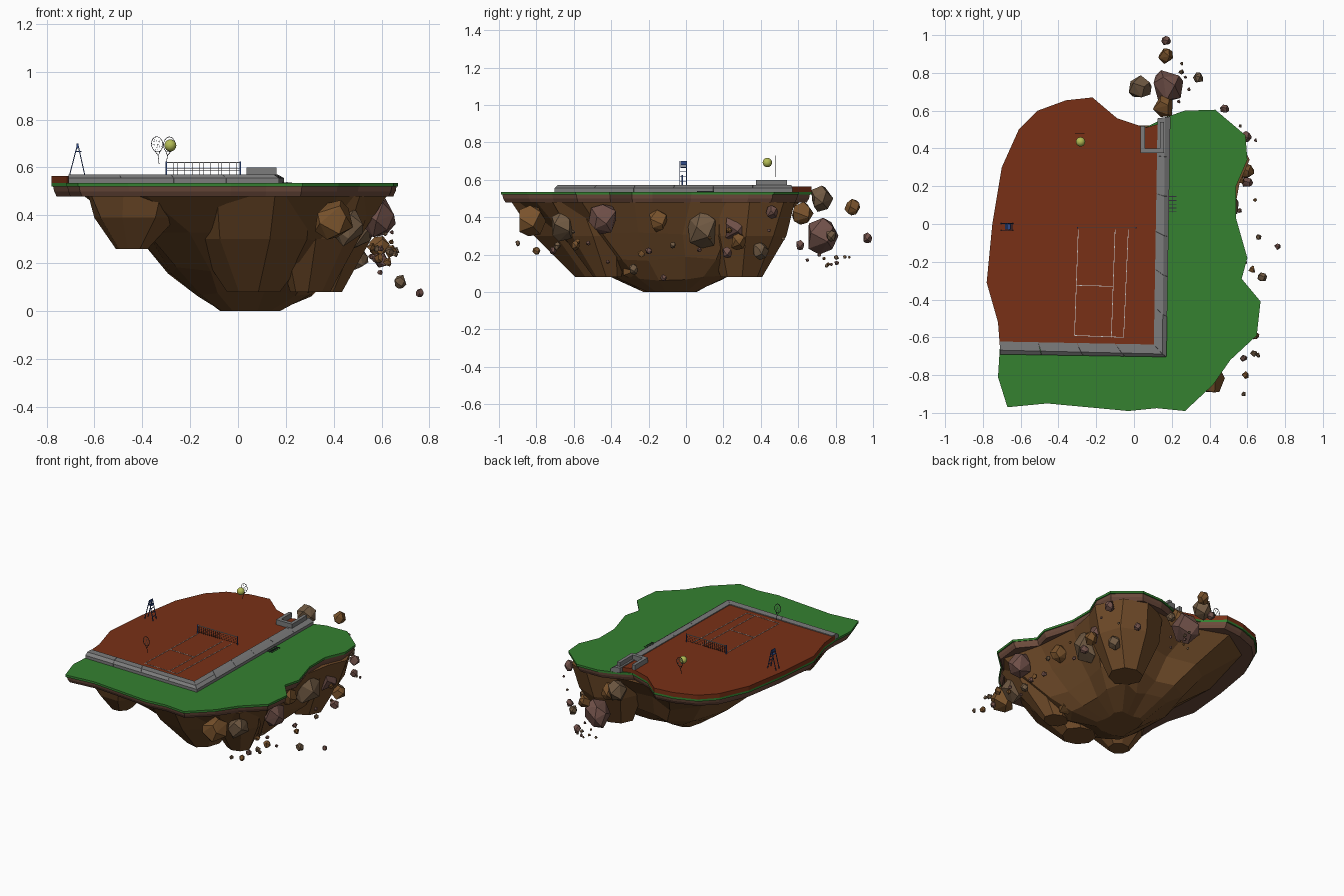
import bpy, bmesh, math, random
from mathutils import Vector

if "Cube" in bpy.data.objects:
    bpy.data.objects.remove(bpy.data.objects["Cube"])
random.seed(7)


def mat(name, c):
    m = bpy.data.materials.new(name)
    m.diffuse_color = (*c, 1)
    m.use_nodes = True
    m.node_tree.nodes["Principled BSDF"].inputs["Base Color"].default_value = m.diffuse_color
    return m


GREEN = mat("grass", (.035, .22, .03))
CLAY = mat("clay", (.19, .03, .008))
SOIL = mat("soil", (.15, .07, .045))
ROCK = mat("rock", (.16, .07, .022))
STONES = [mat("stone_a", (.16, .08, .065)), mat("stone_b", (.19, .085, .025)), mat("stone_c", (.16, .1, .055))]
GREY = mat("kerb_grey", (.2, .2, .2))
WHITE = mat("white", (.8, .8, .8))
BLUE = mat("blue", (.03, .07, .25))
DARK = mat("dark", (.03, .03, .04))
BALL = mat("ball", (.45, .5, .09))


def finish(name, bm, material):
    bmesh.ops.recalc_face_normals(bm, faces=bm.faces)
    me = bpy.data.meshes.new(name)
    bm.to_mesh(me)
    bm.free()
    ob = bpy.data.objects.new(name, me)
    bpy.context.collection.objects.link(ob)
    me.materials.append(material)
    return ob


def loft(name, rings, material):
    """Closed skin through equally sized rings of 3D points."""
    bm = bmesh.new()
    vs = [[bm.verts.new(p) for p in r] for r in rings]
    n = len(vs[0])
    for a, b in zip(vs, vs[1:]):
        for i in range(n):
            bm.faces.new((a[i], a[(i + 1) % n], b[(i + 1) % n], b[i]))
    bm.faces.new(vs[0])
    bm.faces.new(vs[-1])
    return finish(name, bm, material)


def prism(name, pts, z0, z1, material):
    return loft(name, [[(x, y, z) for x, y in pts] for z in (z0, z1)], material)


def box(name, lo, hi, material):
    return prism(name, [(lo[0], lo[1]), (hi[0], lo[1]), (hi[0], hi[1]), (lo[0], hi[1])], lo[2], hi[2], material)


def rods(name, segs, r, material):
    """Many thin square bars in one object."""
    bm = bmesh.new()
    for p, q in segs:
        p, q = Vector(p), Vector(q)
        d = (q - p).normalized()
        u = d.cross(Vector((0, 1, 0)) if abs(d.y) < .9 else Vector((1, 0, 0))).normalized() * r
        w = d.cross(u).normalized() * r
        a, b = [[bm.verts.new(c + o) for o in (u + w, u - w, -u - w, w - u)] for c in (p, q)]
        for i in range(4):
            bm.faces.new((a[i], a[i - 1], b[i - 1], b[i]))
        bm.faces.new(a)
        bm.faces.new(b)
    return finish(name, bm, material)


def rock(name, c, r, material, sc=(1, 1, 1), n=15):
    """Faceted boulder: hull of random points on an ellipsoid."""
    bm = bmesh.new()
    for i in range(n):
        z = 1 - 2 * (i + .5) / n
        a = i * 2.4 + random.uniform(-.4, .4)
        s = math.sqrt(1 - z * z)
        d = Vector((s * math.cos(a), s * math.sin(a), z)) * r * random.uniform(.95, 1.15)
        bm.verts.new((c[0] + d.x * sc[0], c[1] + d.y * sc[1], c[2] + d.z * sc[2]))
    bmesh.ops.convex_hull(bm, input=bm.verts[:])
    loose = [v for v in bm.verts if not v.link_faces]
    bmesh.ops.delete(bm, geom=loose, context='VERTS')
    return finish(name, bm, material)


# Island plan
lawn = [(-.72, -.81), (-.67, -.97), (-.46, -.95), (-.03, -.99), (.12, -.975), (.27, -.99), (.42, -.85),
        (.51, -.72), (.65, -.59), (.67, -.41), (.57, -.29), (.6, -.18), (.54, .03), (.54, .2), (.6, .34),
        (.59, .47), (.43, .605), (.27, .6), (.18, .57)]
back = [(.06, .51), (-.09, .56), (-.22, .67), (-.36, .655), (-.51, .6), (-.61, .5), (-.7, .3),
        (-.75, 0), (-.78, -.31), (-.72, -.52), (-.71, -.65)]
plan = lawn + back


def inset(k):
    return [(-.05 + (x + .05) * k, -.15 + (y + .15) * k) for x, y in plan]


prism("grass_layer", plan, .52, .535, GREEN)
loft("soil_layer", [[(x, y, z) for x, y in inset(k)] for k, z in ((.97, .478), (.985, .5), (.99, .52))], SOIL)
prism("clay_court", back + [(.12, -.65), (.13, .53)], .535, .565, CLAY)

# Rocky underside: plan squeezed into shrinking extents (z, x range, y range)
levels = [(.48, -.67, .64, -.93, .62), (.31, -.42, .52, -.74, .43), (.17, -.29, .44, -.56, .34),
          (.08, -.19, .33, -.4, .24), (0, -.08, .18, -.23, .06)]
rings = []
for z, x0, x1, y0, y1 in levels:
    j = .02 if 0 < z < .48 else 0
    rings.append([(x0 + (x + .78) / 1.45 * (x1 - x0) + random.uniform(-j, j),
                   y0 + (y + .99) / 1.66 * (y1 - y0) + random.uniform(-j, j),
                   z + random.uniform(-j, j)) for x, y in plan[::2]])
loft("rock_underside", rings, ROCK)

# Hanging lobes: top x, y, radius; bottom x, y, radius, z
lobes = [(.37, .34, .24, .32, .3, .11, .08), (.08, -.62, .3, .06, -.48, .11, .08),
         (-.42, -.7, .2, -.44, -.68, .07, .26), (.38, -.55, .2, .3, -.42, .08, .08)]
for i, (cx, cy, r, bx, by, br, bz) in enumerate(lobes):
    t = (.48 + bz) / 2
    secs = [(cx, cy, r, .48), ((cx + bx) / 2, (cy + by) / 2, (.8 * r + .2 * br), t + .02), (bx, by, br, bz)]
    loft(f"rock_lobe_{i}", [[(x + rr * math.cos((a + .3 * i) * math.tau / 8) * random.uniform(.92, 1.08),
                              y + rr * math.sin((a + .3 * i) * math.tau / 8) * random.uniform(.92, 1.08), z)
                             for a in range(8)] for x, y, rr, z in secs], ROCK)

# Boulders
big = [(.17, .97, .29, .028), (.17, .89, .45, .042), (.03, .72, .5, .065), (.18, .73, .3, .09), (.16, .62, .42, .06),
       (.34, .775, .3, .03), (.48, .61, .25, .025), (.4, -.83, .38, .085), (.46, -.66, .35, .07), (.59, -.44, .39, .08),
       (.5, -.15, .38, .055), (.46, .09, .33, .1), (.5, .28, .35, .08), (.59, .28, .27, .045), (.5, .4, .22, .045),
       (.59, .46, .43, .035), (.31, -.3, .13, .055), (.68, -.28, .12, .027), (.76, -.12, .075, .018), (.64, -.59, .25, .025),
       (.66, -.07, .25, .016), (.58, -.71, .22, .02), (.59, -.8, .22, .02), (.58, -.9, .26, .014), (.6, .22, .21, .03)]
for i, (x, y, z, r) in enumerate(big):
    rock(f"boulder_{i}", (x, y, z), r, STONES[i % 3], (.95, .95, 1.08), 13)
for i in range(14):
    rock(f"side_pebble_{i}", (random.uniform(.54, .66), random.uniform(-.7, .55), random.uniform(.14, .34)),
         random.uniform(.009, .02), STONES[i % 3], n=9)
for i in range(10):
    rock(f"back_pebble_{i}", (random.uniform(.17, .3), random.uniform(.62, .9), random.uniform(.13, .2)),
         random.uniform(.007, .014), STONES[i % 3], n=9)

# Stone kerb: inner / crest / outer lines, cut into blocks
inner = [(-.71, -.622), (.105, -.638), (.125, .56)]
crest = [(-.71, -.668), (.15, -.688), (.165, .565)]
outer = [(-.71, -.69), (.172, -.704), (.193, .57)]


def along(line, k, t):
    return [line[k][i] + (line[k + 1][i] - line[k][i]) * t for i in (0, 1)]


for k, n in ((0, 4), (1, 6)):
    for b in range(n):
        secs = []
        for t in ((b + .003) / n, (b + .997) / n):
            i, c, o = (along(l, k, t) for l in (inner, crest, outer))
            secs.append([(*i, .535), (*i, .571), (*c, .571), (*o, .555), (*o, .535)])
        loft(f"kerb_{k}_{b}", secs, GREY)

# U-shaped stone seat at the back
box("seat_front", (.035, .375, .565), (.16, .4, .6), GREY)
box("seat_left", (.035, .4, .565), (.058, .52, .6), GREY)
box("seat_right", (.137, .4, .565), (.16, .54, .6), GREY)

# Slatted step on the lawn
rods("lawn_step", [((.185, .065 + .02 * i, .538), (.225, .065 + .02 * i, .538)) for i in range(5)] +
     [((.205, .06, .537), (.205, .15, .537))], .002, DARK)

# Court lines
L = .5655
rods("court_lines", [((-.295, -.03, L), (-.315, -.59, L)), ((-.1, -.03, L), (-.12, -.6, L)), ((-.03, -.03, L), (-.055, -.6, L)),
                     ((-.315, -.59, L), (-.055, -.6, L)), ((-.305, -.325, L), (-.11, -.33, L))], .0015, WHITE)

# Net
nx0, nx1, ny = -.3, .01, -.02
rods("net_mesh", [((nx0, ny, .575 + .011 * i), (nx1, ny, .575 + .011 * i)) for i in range(5)] +
     [((nx0 + (nx1 - nx0) * i / 20, ny, .57), (nx0 + (nx1 - nx0) * i / 20, ny, .62)) for i in range(21)], .0006, DARK)
rods("net_tape", [((nx0, ny, .621), (nx1, ny, .621))], .002, WHITE)
rods("net_posts", [((x, ny, .56), (x, ny, .625)) for x in (nx0, nx1)], .003, BLUE)

# Umpire high chair
legs = []
for y in (-.033, .003):
    legs += [((-.705, y, .565), (-.67, y, .7)), ((-.64, y, .565), (-.67, y, .7))]
legs += [((-.64 - .03 * t, -.033, .565 + .135 * t), (-.64 - .03 * t, .003, .565 + .135 * t)) for t in (.2, .4, .6, .8)]
rods("high_chair_frame", legs, .002, BLUE)
box("high_chair_seat", (-.682, -.03, .664), (-.655, 0, .668), BLUE)
box("high_chair_back", (-.675, -.03, .68), (-.67, 0, .7), BLUE)

# Floating rackets
for n, (x, y, tilt) in enumerate([(-.33, -.54, .1), (-.3, .48, -.15)]):
    def P(u, v):
        return (x + u * math.cos(tilt) - v * math.sin(tilt), y, .615 + u * math.sin(tilt) + v * math.cos(tilt))
    hoop = [P(.024 * math.cos(a * math.tau / 14), .082 + .032 * math.sin(a * math.tau / 14)) for a in range(14)]
    segs = list(zip(hoop, hoop[1:] + hoop[:1])) + [(P(0, 0), P(0, .035)), (P(0, .035), P(.012, .055)), (P(0, .035), P(-.012, .055))]
    rods(f"racket_frame_{n}", segs, .0012, DARK)
    strings = [(P(o, .058), P(o, .106)) for o in (-.01, 0, .01)] + [(P(-.02, v), P(.02, v)) for v in (.07, .082, .094)]
    rods(f"racket_strings_{n}", strings, .0004, WHITE)

# Ball
bpy.ops.mesh.primitive_uv_sphere_add(segments=24, ring_count=12, radius=.025, location=(-.283, .435, .692))
ball = bpy.context.object
ball.name = "ball"
ball.data.materials.append(BALL)
bpy.ops.object.shade_smooth()
